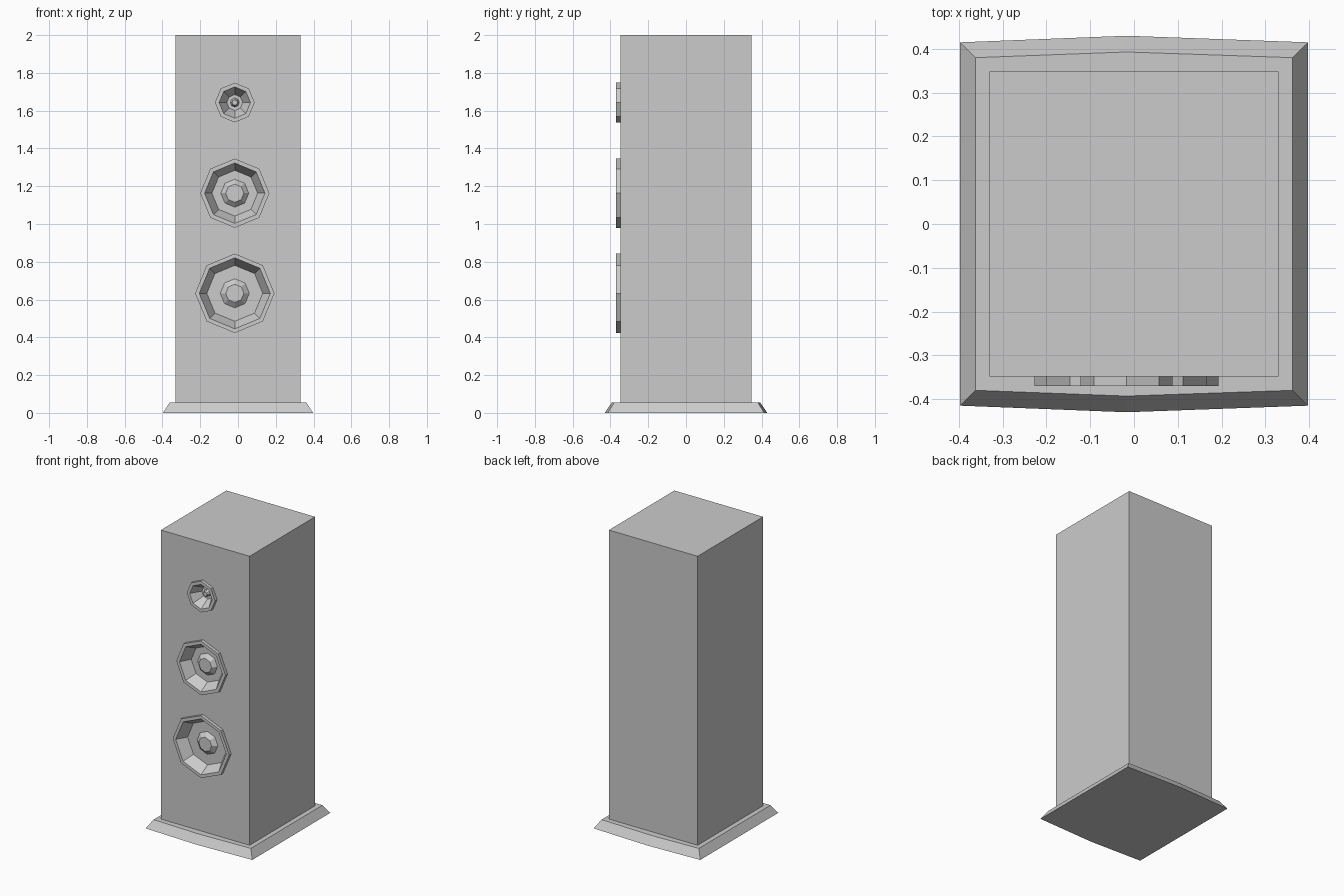
import bpy, bmesh
from math import sin, cos, pi

if "Cube" in bpy.data.objects:
    bpy.data.objects.remove(bpy.data.objects["Cube"])

CX = -0.017      # drivers and plinth peak sit slightly left of centre
FRONT = -0.348   # cabinet front plane


def make_object(name, bm):
    bmesh.ops.recalc_face_normals(bm, faces=bm.faces)
    mesh = bpy.data.meshes.new(name)
    bm.to_mesh(mesh)
    bm.free()
    obj = bpy.data.objects.new(name, mesh)
    bpy.context.collection.objects.link(obj)
    return obj


def loft(name, rings, cap_first=True):
    """Join equal-length rings of points with quads and cap the ends."""
    bm = bmesh.new()
    loops = [[bm.verts.new(p) for p in ring] for ring in rings]
    n = len(loops[0])
    for a, b in zip(loops, loops[1:]):
        for i in range(n):
            j = (i + 1) % n
            bm.faces.new((a[i], a[j], b[j], b[i]))
    if cap_first:
        bm.faces.new(loops[0])
    bm.faces.new(loops[-1])
    return make_object(name, bm)


def octagon(r, y, z):
    return [(CX + r * sin(i * pi / 4), y, z + r * cos(i * pi / 4)) for i in range(8)]


def plinth_ring(hx, corner_y, peak_y, z):
    return [(-hx, -corner_y, z), (CX, -peak_y, z), (hx, -corner_y, z),
            (hx, corner_y, z), (CX, peak_y, z), (-hx, corner_y, z)]


def rect(hx, hy, z):
    return [(-hx, -hy, z), (hx, -hy, z), (hx, hy, z), (-hx, hy, z)]


# Plinth with bowed front and back
loft("plinth", [plinth_ring(0.397, 0.415, 0.43, 0),
                plinth_ring(0.362, 0.38, 0.393, 0.055)])

# Cabinet box
cabinet = loft("cabinet", [rect(0.33, 0.348, 0.055), rect(0.33, 0.348, 2.0)])

# Drivers: height, outer rim, inner rim, cone floor, dust cap base, dust cap face
drivers = {
    "woofer": (0.633, 0.21, 0.188, 0.148, 0.077, 0.048),
    "midrange": (1.163, 0.183, 0.16, 0.121, 0.074, 0.048),
    "tweeter": (1.643, 0.105, 0.083, 0.042, 0.024, 0.014),
}
for name, (z, rim, lip, floor, cap, face) in drivers.items():
    # Pocket in the cabinet behind each driver
    cutter = loft(name + "_cutter", [octagon(rim - 0.01, -0.45, z),
                                     octagon(rim - 0.01, -0.285, z)])
    cutter.hide_render = True
    mod = cabinet.modifiers.new(name + "_pocket", "BOOLEAN")
    mod.operation = "DIFFERENCE"
    mod.solver = "EXACT"
    mod.object = cutter
    bpy.context.view_layer.objects.active = cabinet
    bpy.ops.object.modifier_apply(modifier=mod.name)
    bpy.data.objects.remove(cutter)

    # Rim, recessed cone and raised dust cap
    profile = [(rim, FRONT), (rim, -0.37), (lip, -0.37),
               (floor, -0.30), (cap, -0.30), (face, -0.325)]
    driver = loft(name, [octagon(r, y, z) for r, y in profile], cap_first=False)
    # Open shell: keep the outside facing forwards
    if driver.data.polygons[-1].normal.y > 0:
        driver.data.flip_normals()
